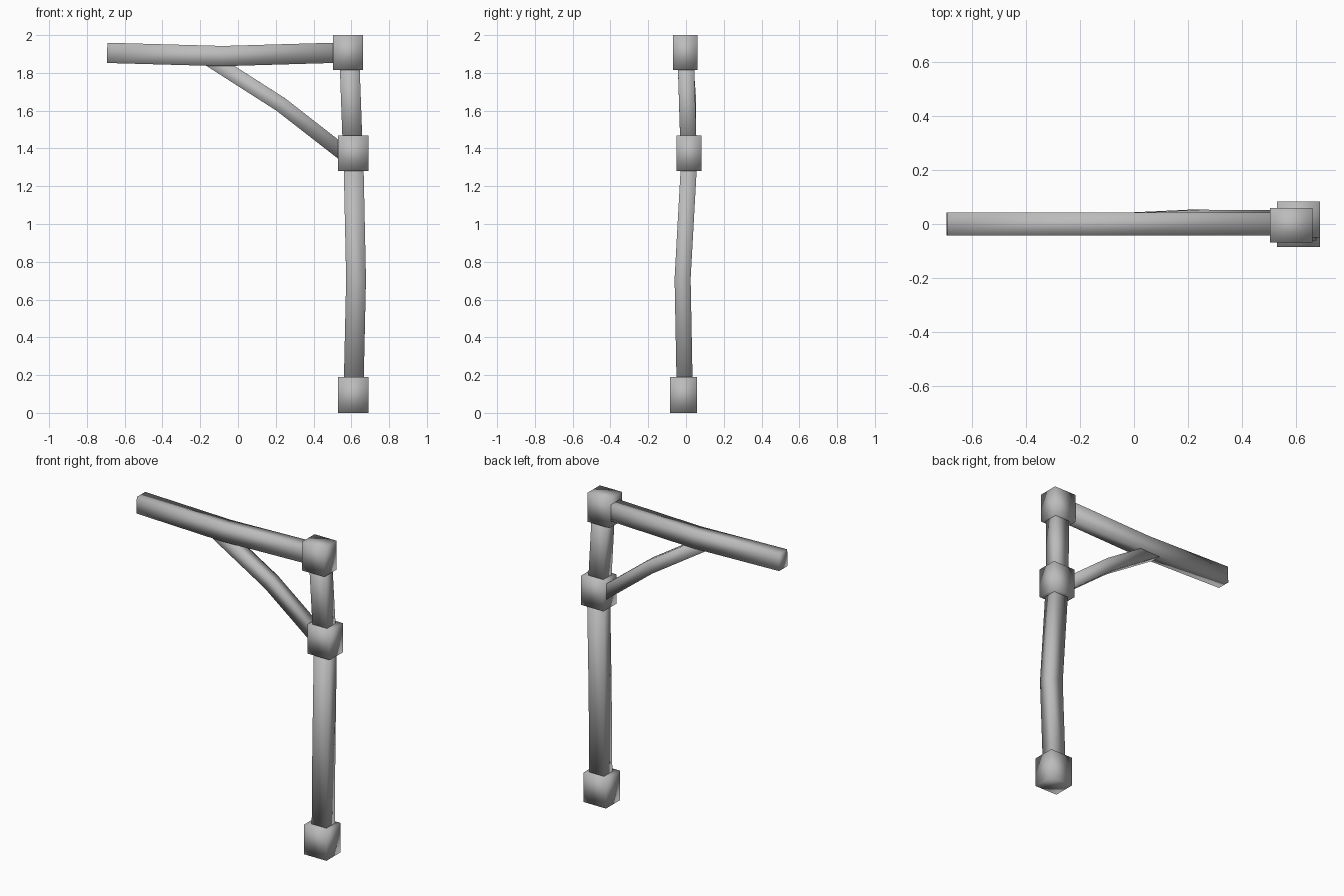
import bpy, bmesh
from mathutils import Vector

if "Cube" in bpy.data.objects:
    bpy.data.objects.remove(bpy.data.objects["Cube"], do_unlink=True)

# One plain grey for the whole frame
grey = bpy.data.materials.new("plain grey")
grey.use_nodes = True
colour = (0.5, 0.5, 0.5, 1)
grey.diffuse_color = colour
grey.node_tree.nodes["Principled BSDF"].inputs["Base Color"].default_value = colour


def finish(name, bm):
    """Turn the bmesh into a smooth-shaded object."""
    bmesh.ops.recalc_face_normals(bm, faces=bm.faces)
    for face in bm.faces:
        face.smooth = True
    mesh = bpy.data.meshes.new(name)
    bm.to_mesh(mesh)
    bm.free()
    mesh.materials.append(grey)
    obj = bpy.data.objects.new(name, mesh)
    bpy.context.collection.objects.link(obj)
    return obj


def timber(name, path, depth, width):
    """Sweep a rectangle along a path; depth is along y."""
    points = [Vector(p) for p in path]
    bm = bmesh.new()
    rings = []
    for i, p in enumerate(points):
        before, after = points[max(i - 1, 0)], points[min(i + 1, len(points) - 1)]
        tangent = (after - before).normalized()
        across = tangent.cross(Vector((0, 1, 0))).normalized()
        side = across.cross(tangent)
        rings.append([bm.verts.new(p + side * sy * depth / 2 + across * sx * width / 2)
                      for sx, sy in ((-1, -1), (1, -1), (1, 1), (-1, 1))])
    for a, b in zip(rings, rings[1:]):
        for k in range(4):
            n = (k + 1) % 4
            bm.faces.new((a[k], a[n], b[n], b[k]))
    bm.faces.new(rings[0])
    bm.faces.new(rings[-1])
    return finish(name, bm)


def block(name, low, high):
    """Box between two corners."""
    low, high = Vector(low), Vector(high)
    bm = bmesh.new()
    bmesh.ops.create_cube(bm, size=1)
    bmesh.ops.scale(bm, vec=high - low, verts=bm.verts)
    bmesh.ops.translate(bm, vec=(low + high) / 2, verts=bm.verts)
    return finish(name, bm)


# Joint blocks
block("base_block", (0.53, -0.085, 0), (0.69, 0.058, 0.19))
block("middle_block", (0.53, -0.05, 1.28), (0.69, 0.083, 1.468))
block("top_block", (0.504, -0.068, 1.815), (0.662, 0.06, 2))

# Crooked timbers
timber("lower_post", [(0.611, -0.006, 0.08), (0.625, -0.018, 0.71), (0.611, 0.018, 1.36)], 0.085, 0.105)
timber("upper_post", [(0.608, 0.014, 1.38), (0.589, -0.002, 1.9)], 0.086, 0.105)
timber("top_beam", [(-0.693, 0, 1.906), (-0.08, 0, 1.889), (0.57, 0, 1.908)], 0.086, 0.107)
timber("brace", [(-0.16, 0, 1.88), (0.226, 0.018, 1.633), (0.6, 0.016, 1.342)], 0.07, 0.08)
